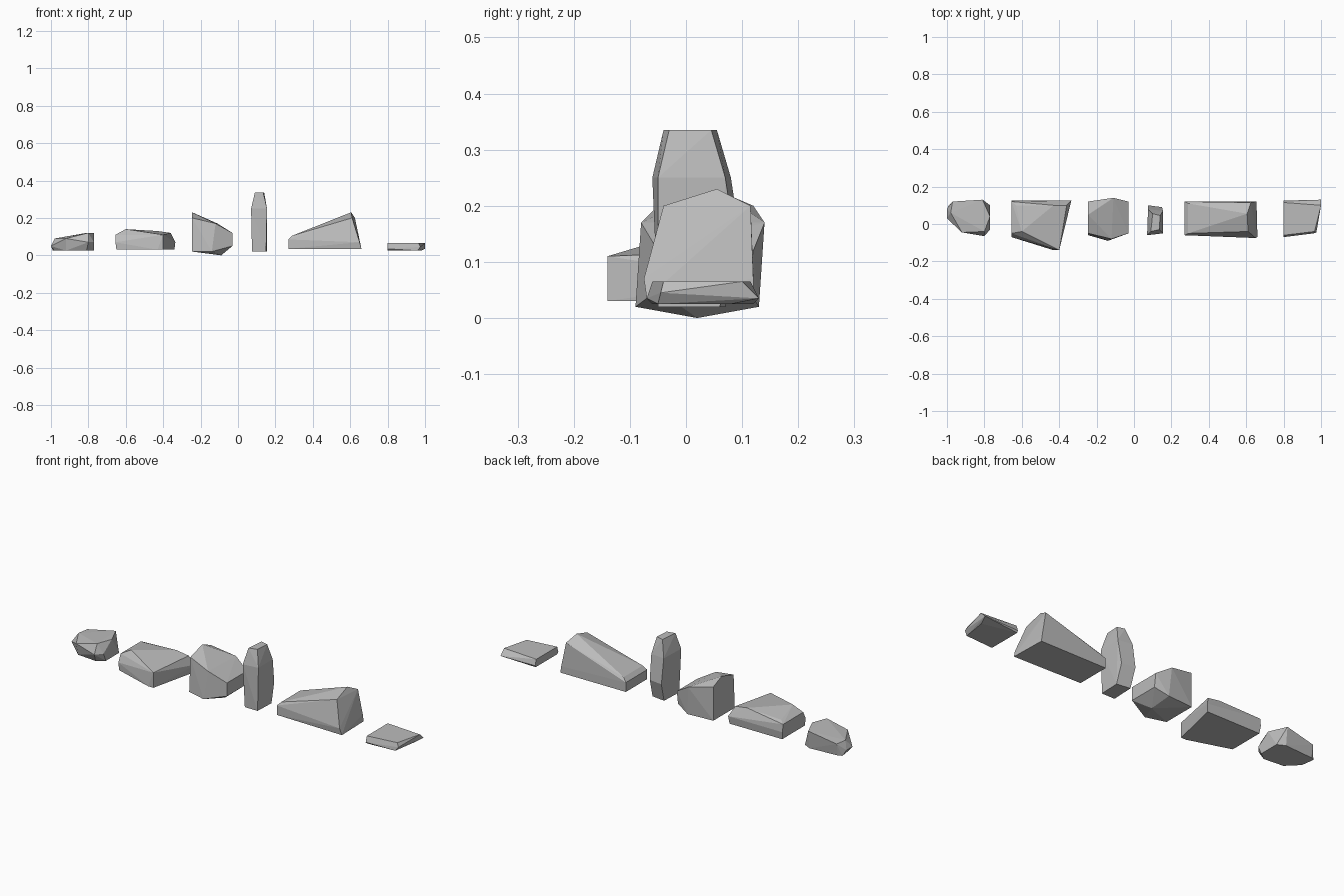
import bpy
import bmesh
import math

default_cube = bpy.data.objects.get("Cube")
if default_cube:
    bpy.data.objects.remove(default_cube, do_unlink=True)


def flat_material(name, color):
    material = bpy.data.materials.new(name)
    material.use_nodes = True
    material.diffuse_color = color
    shader = material.node_tree.nodes["Principled BSDF"]
    shader.inputs["Base Color"].default_value = color
    shader.inputs["Roughness"].default_value = 1
    return material


stone_grey = flat_material("stone grey", (.5, .5, .5, 1))


def tier(height, *outline):
    """Corners of a stone that share one height."""
    return [(x, y, height) for x, y in outline]


def make_rock(name, *tiers):
    """Wrap the tiers of corners in a faceted, closed stone."""
    mesh = bpy.data.meshes.new(name)
    bm = bmesh.new()
    for corners in tiers:
        for corner in corners:
            bm.verts.new(corner)
    hull = bmesh.ops.convex_hull(bm, input=bm.verts)
    unused = {v for key in ("geom_interior", "geom_unused")
              for v in hull[key] if isinstance(v, bmesh.types.BMVert)}
    bmesh.ops.delete(bm, geom=list(unused), context="VERTS")
    # Merge coplanar triangles into clean facets
    bmesh.ops.dissolve_limit(bm, angle_limit=math.radians(2),
                             verts=bm.verts, edges=bm.edges)
    bmesh.ops.recalc_face_normals(bm, faces=bm.faces)
    bm.to_mesh(mesh)
    bm.free()
    mesh.materials.append(stone_grey)
    rock = bpy.data.objects.new(name, mesh)
    bpy.context.collection.objects.link(rock)
    return rock


# Small rounded boulder at the far right
make_rock(
    "rounded_boulder",
    tier(.025, (-.99, .1), (-.98, .03), (-.92, -.03), (-.81, -.04),
         (-.77, -.01), (-.77, .1), (-.81, .12), (-.97, .11)),
    tier(.05, (-1, .03), (-1, .08)),
    tier(.07, (-.8, -.065), (-.77, -.03)),
    tier(.09, (-.97, .12), (-.98, .06), (-.92, -.045)),
    tier(.12, (-.8, -.04), (-.77, .04), (-.81, .13)),
)

# Broad wedge with a pointed front corner
make_rock(
    "broad_wedge_rock",
    tier(.03, (-.65, .12), (-.34, .12), (-.4, -.14), (-.43, -.14), (-.65, -.07)),
    tier(.07, (-.655, .125), (-.335, .125), (-.655, -.07)),
    tier(.11, (-.4, -.14), (-.655, -.05), (-.655, .12)),
    tier(.12, (-.63, .1), (-.36, .1)),
    tier(.13, (-.43, .1)),
    tier(.14, (-.6, -.04)),
)

# Chunky boulder with a sloping top and a keeled base
make_rock(
    "chunky_boulder",
    tier(0, (-.09, .02)),
    tier(.02, (-.14, -.09), (-.1, .13), (-.245, .12), (-.245, -.06)),
    tier(.05, (-.03, -.05), (-.03, .11)),
    tier(.12, (-.03, -.05), (-.03, .12)),
    tier(.17, (-.12, -.08), (-.11, .14), (-.12, .05)),
    tier(.2, (-.245, -.05), (-.245, .12)),
    tier(.23, (-.245, .05)),
)

# Tall standing stone
make_rock(
    "standing_stone",
    tier(.02, (.075, -.05), (.15, -.05), (.155, .06), (.08, .07)),
    tier(.12, (.075, .1), (.15, .09)),
    tier(.25, (.07, -.06), (.155, -.05), (.155, .07), (.075, .08)),
    tier(.335, (.09, -.04), (.135, -.03), (.1, .055), (.14, .045)),
)

# Long ramp rising to the left
make_rock(
    "long_ramp_rock",
    tier(.035, (.27, -.06), (.27, .12), (.655, .12), (.66, -.07)),
    tier(.07, (.65, -.075), (.65, .12)),
    tier(.085, (.27, -.06), (.27, .12)),
    tier(.105, (.29, -.05), (.29, .11)),
    tier(.2, (.61, -.04), (.625, .115)),
    tier(.23, (.605, .055)),
)

# Low flat slab at the far left
make_rock(
    "flat_slab",
    tier(.025, (.8, -.06), (.96, -.05), (.98, .08), (.8, .12)),
    tier(.035, (1, .13), (.8, .125), (.8, -.07)),
    tier(.045, (.975, -.045)),
    tier(.065, (.8, -.06), (.965, -.04), (1, .1), (.8, .115)),
)
